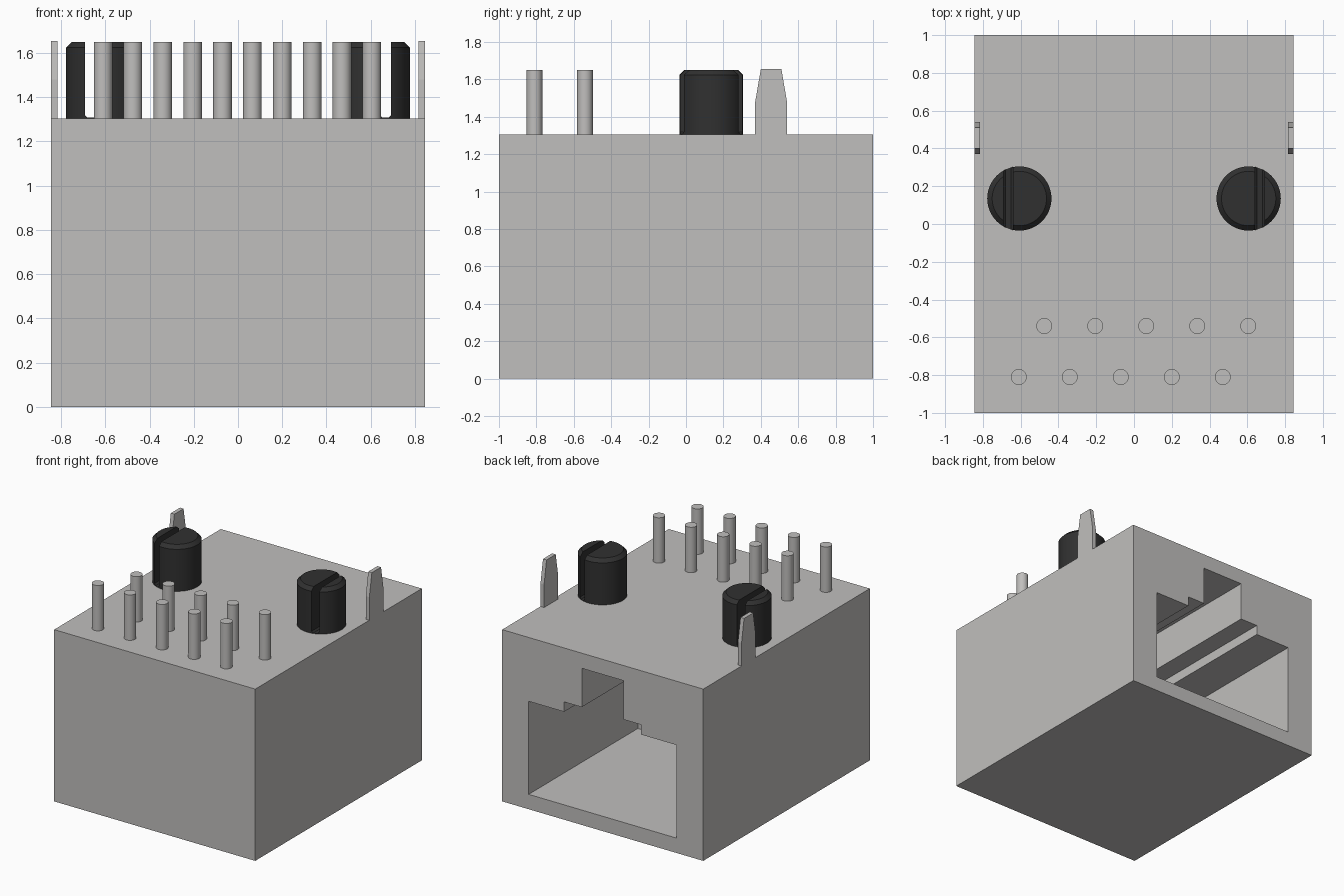
import bpy
import bmesh
from math import cos, sin, pi

old = bpy.data.objects.get("Cube")
if old:
    bpy.data.objects.remove(old)

TOP = 1.305      # height of the housing
PIN_TOP = 1.65


def material(name, rgb):
    mat = bpy.data.materials.new(name)
    mat.use_nodes = True
    mat.diffuse_color = (*rgb, 1)
    mat.node_tree.nodes["Principled BSDF"].inputs["Base Color"].default_value = (*rgb, 1)
    return mat


GREY = material("light grey", (0.53, 0.52, 0.51))
BLACK = material("black plastic", (0.03, 0.03, 0.03))


def prism(name, points, place, a, b, mat):
    """Extrude a 2D outline from a to b; place maps (u, v, w) to xyz."""
    bm = bmesh.new()
    face = bm.faces.new([bm.verts.new(place(u, v, a)) for u, v in points])
    ext = bmesh.ops.extrude_face_region(bm, geom=[face])["geom"]
    shift = [q - p for p, q in zip(place(0, 0, a), place(0, 0, b))]
    bmesh.ops.translate(bm, vec=shift, verts=[v for v in ext if isinstance(v, bmesh.types.BMVert)])
    bmesh.ops.recalc_face_normals(bm, faces=bm.faces)
    mesh = bpy.data.meshes.new(name)
    bm.to_mesh(mesh)
    bm.free()
    mesh.materials.append(mat)
    obj = bpy.data.objects.new(name, mesh)
    bpy.context.collection.objects.link(obj)
    return obj


def along_x(u, v, w):
    return (w, u, v)


def along_y(u, v, w):
    return (u, w, v)


def along_z(u, v, w):
    return (u, v, w)


def activate(obj):
    bpy.ops.object.select_all(action="DESELECT")
    obj.select_set(True)
    bpy.context.view_layer.objects.active = obj


def cut(obj, cutter):
    activate(obj)
    mod = obj.modifiers.new("cut", "BOOLEAN")
    mod.operation = "DIFFERENCE"
    mod.solver = "EXACT"
    mod.object = cutter
    bpy.ops.object.modifier_apply(modifier=mod.name)
    bpy.data.objects.remove(cutter)


def smooth(obj):
    activate(obj)
    bpy.ops.object.shade_smooth_by_angle(angle=pi / 6)


def circle(x, y, r, n):
    return [(x + r * cos(2 * pi * i / n), y + r * sin(2 * pi * i / n)) for i in range(n)]


# Housing with a stepped plug opening in the back
W = 0.845
housing = prism("housing", [(-W, 0), (W, 0), (W, TOP), (-W, TOP)], along_y, -1, 1, GREY)
half = [(0.622, 0.113), (0.622, 0.82), (0.324, 0.82), (0.324, 0.895), (0.176, 0.895), (0.176, 1.19)]
opening = half + [(-x, z) for x, z in reversed(half)]
cut(housing, prism("opening_cutter", opening, along_y, -0.31, 1.1, GREY))

# Two staggered rows of contact pins
for row, start, y in (("front", -0.61, -0.81), ("rear", -0.475, -0.54)):
    for i in range(5):
        pin = prism(f"{row}_pin_{i + 1}", circle(start + 0.27 * i, y, 0.042, 32),
                    along_z, TOP - 0.02, PIN_TOP, GREY)
        smooth(pin)

for side, s in (("left", 1), ("right", -1)):
    # Shield tab with a tapered tip
    tab = [(0.37, TOP - 0.02), (0.54, TOP - 0.02), (0.54, 1.48),
           (0.51, 1.655), (0.40, 1.655), (0.37, 1.48)]
    prism(f"{side}_shield_tab", tab, along_x, s * 0.815, s * W, GREY)

    # Split mounting peg with a chamfered rim
    peg = prism(f"{side}_mounting_peg", circle(s * 0.607, 0.135, 0.17, 64),
                along_z, TOP - 0.02, PIN_TOP, BLACK)
    bm = bmesh.new()
    bm.from_mesh(peg.data)
    rim = [e for e in bm.edges if all(v.co.z > PIN_TOP - 0.01 for v in e.verts)]
    bmesh.ops.bevel(bm, geom=rim, offset=0.026, segments=1, affect="EDGES")
    bm.to_mesh(peg.data)
    bm.free()
    # Off-centre slot with eased bottom corners
    c, h, f, z = s * 0.666, 0.026, 0.012, TOP + 0.003
    slot = [(c - h, z + f), (c - h + f, z), (c + h - f, z), (c + h, z + f), (c + h, 1.8), (c - h, 1.8)]
    cut(peg, prism("slot_cutter", slot, along_y, -0.2, 0.5, BLACK))
    smooth(peg)
